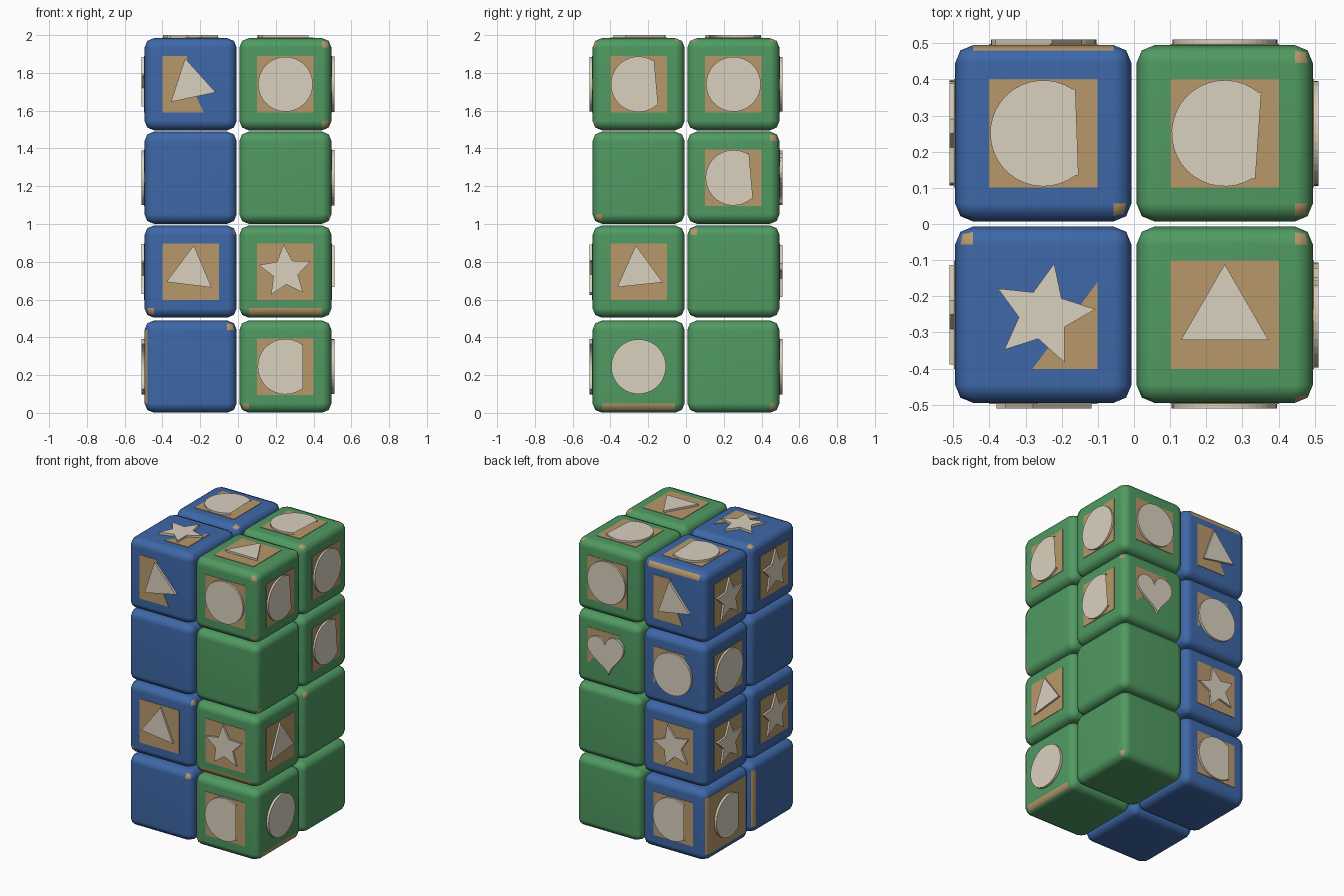
import bpy, bmesh
from math import sin, cos, pi, radians
from mathutils import Vector

if "Cube" in bpy.data.objects:
    bpy.data.objects.remove(bpy.data.objects["Cube"], do_unlink=True)


def material(name, rgb):
    m = bpy.data.materials.new(name)
    m.use_nodes = True
    m.diffuse_color = (*rgb, 1)
    m.node_tree.nodes["Principled BSDF"].inputs["Base Color"].default_value = (*rgb, 1)
    return m


BLUE = material("blue paint", (0.048, 0.138, 0.392))
GREEN = material("green paint", (0.08, 0.323, 0.122))
TAN = material("bare wood", (0.479, 0.314, 0.144))
CREAM = material("cream", (0.70, 0.63, 0.515))

HALF = 0.244
HEIGHTS = (0.245, 0.748, 1.245, 1.740)
AXES = {"x": Vector((1, 0, 0)), "y": Vector((0, 1, 0)), "z": Vector((0, 0, 1))}
X, Y, Z = AXES.values()
# each side of a block: outward, rightward and upward directions
SIDES = {"front": (-Y, X, Z), "back": (Y, -X, Z), "left": (X, Y, Z),
         "right": (-X, -Y, Z), "top": (Z, X, Y)}


def finish(bm, name, mats):
    bmesh.ops.recalc_face_normals(bm, faces=bm.faces[:])
    mesh = bpy.data.meshes.new(name)
    bm.to_mesh(mesh)
    bm.free()
    for m in mats:
        mesh.materials.append(m)
    ob = bpy.data.objects.new(name, mesh)
    bpy.context.scene.collection.objects.link(ob)
    return ob


def direction(code):
    """Turn a code such as '-Y+z' into a vector, capitals being dominant."""
    v = Vector()
    for sign, letter in zip(code[::2], code[1::2]):
        weight = 0.92 if letter.isupper() else 0.38
        v += AXES[letter.lower()] * weight * (1 if sign == "+" else -1)
    return v.normalized()


def block(name, centre, paint, worn):
    """Rounded cube; the faces nearest the worn directions show bare wood."""
    bm = bmesh.new()
    bmesh.ops.create_cube(bm, size=HALF * 2)
    bmesh.ops.bevel(bm, geom=bm.edges[:], offset=0.05, segments=2,
                    profile=0.5, affect='EDGES')
    bm.normal_update()
    for f in bm.faces:
        f.smooth = True
    for code in worn.split():
        d = direction(code)
        max(bm.faces, key=lambda f: f.normal.dot(d)).material_index = 1
    bmesh.ops.translate(bm, verts=bm.verts[:], vec=centre)
    ob = finish(bm, name, (paint, TAN))
    ob.modifiers.new("soft edges", 'WEIGHTED_NORMAL')


def plate(name, outline, centre, side, top, mat):
    """Extrude a flat outline out of one side of a block."""
    n, u, v = SIDES[side]
    bm = bmesh.new()
    base = centre + n * (HALF - 0.002)
    face = bm.faces.new([bm.verts.new(base + u * a + v * b) for a, b in outline])
    new = bmesh.ops.extrude_face_region(bm, geom=[face])["geom"]
    bmesh.ops.translate(bm, vec=n * (top + 0.002),
                        verts=[g for g in new if isinstance(g, bmesh.types.BMVert)])
    finish(bm, name, (mat,))


def arc(cx, r, start, end, steps):
    return [(cx + r * cos(radians(start + (end - start) * i / steps)),
             r * sin(radians(start + (end - start) * i / steps)))
            for i in range(steps + 1)]


def heart():
    pts = []
    for i in range(36):
        t = 2 * pi * i / 36
        pts.append((0.14 * sin(t) ** 3,
                    0.0088 * (13 * cos(t) - 5 * cos(2 * t) - 2 * cos(3 * t) - cos(4 * t)) + 0.015))
    return pts


SYMBOLS = {
    "circle": arc(0, 0.145, 0, 360, 40)[:-1],
    "triangle": arc(0, 0.14, 90, 450, 3)[:-1],
    "star": [(r * cos(pi / 2 + i * pi / 5), r * sin(pi / 2 + i * pi / 5))
             for i, r in enumerate((0.145, 0.068) * 5)],
    "moon": arc(0, 0.147, 54, 306, 26) + arc(0.068, 0.122, 282, 78, 20),
    "heart": heart(),
}
P = 0.15
PATCHES = {
    "full": [(-P, -P), (P, -P), (P, P), (-P, P)],
    "notched": [(-P, -P), (0.07, -P), (0, 0), (-0.02, P), (-P, P)],
    "lower": [(-0.03, -P), (P, -P), (P, 0.09)],
    "upper": [(-P, -0.1), (0.1, P), (-P, P)],
    "none": [],
}

# block position (x sign, y sign): worn faces for each layer, bottom to top
WORN = {
    (1, -1): ("+X-z -Y-x-z", "-Y-z", "+X-y-z", "-Y+x+z -Y+x-z +Z+x+y"),
    (-1, -1): ("-Y+x+z -X-y -X+y", "-Y-x-z +X-y+z", "", "+Z-x+y"),
    (1, 1): ("+X+y-z", "+X-y+z", "+X+y+z", "+Z+x+y +Z+x-y"),
    (-1, 1): ("-X -X+y", "", "", "+Y+z +Z+x-y"),
}
# block position: (layer, side, symbol, turn in degrees, bare patch)
DECOR = {
    (1, -1): [(0, "front", "moon", 0, "full"), (1, "front", "star", 4, "full"),
              (3, "front", "circle", 0, "full"), (0, "left", "circle", 0, "none"),
              (1, "left", "triangle", 6, "full"), (3, "left", "moon", 5, "full"),
              (3, "top", "triangle", 0, "full")],
    (-1, -1): [(1, "front", "triangle", -7, "full"), (3, "front", "triangle", 12, "notched"),
               (1, "right", "star", 0, "full"), (3, "right", "star", 0, "full"),
               (3, "top", "star", -12, "lower")],
    (1, 1): [(2, "left", "moon", 5, "full"), (3, "left", "circle", 0, "full"),
             (2, "back", "heart", 8, "upper"), (3, "back", "circle", 0, "full"),
             (3, "top", "moon", -4, "full")],
    (-1, 1): [(0, "back", "moon", 0, "full"), (1, "back", "star", 15, "full"),
              (2, "back", "circle", 0, "upper"), (3, "back", "triangle", 10, "notched"),
              (0, "right", "moon", 0, "none"), (1, "right", "star", 0, "full"),
              (2, "right", "circle", 0, "full"), (3, "right", "star", 0, "full"),
              (3, "top", "moon", 2, "full")],
}

for (sx, sy), worn in WORN.items():
    column = ("left" if sx > 0 else "right") + ("_back" if sy > 0 else "_front")
    centres = [Vector((sx * 0.251, sy * 0.251, z)) for z in HEIGHTS]
    # stacked blocks
    for layer, codes in enumerate(worn):
        block(f"{column}_block_{layer + 1}", centres[layer], GREEN if sx > 0 else BLUE, codes)
    # bare patches and raised symbols
    for layer, side, symbol, turn, patch in DECOR[sx, sy]:
        tag = f"{column}_{layer + 1}_{side}"
        if PATCHES[patch]:
            plate(f"{tag}_bare_patch", PATCHES[patch], centres[layer], side, 0.003, TAN)
        c, s = cos(radians(turn)), sin(radians(turn))
        outline = [(a * c - b * s, a * s + b * c) for a, b in SYMBOLS[symbol]]
        plate(f"{tag}_{symbol}", outline, centres[layer], side, 0.016, CREAM)
